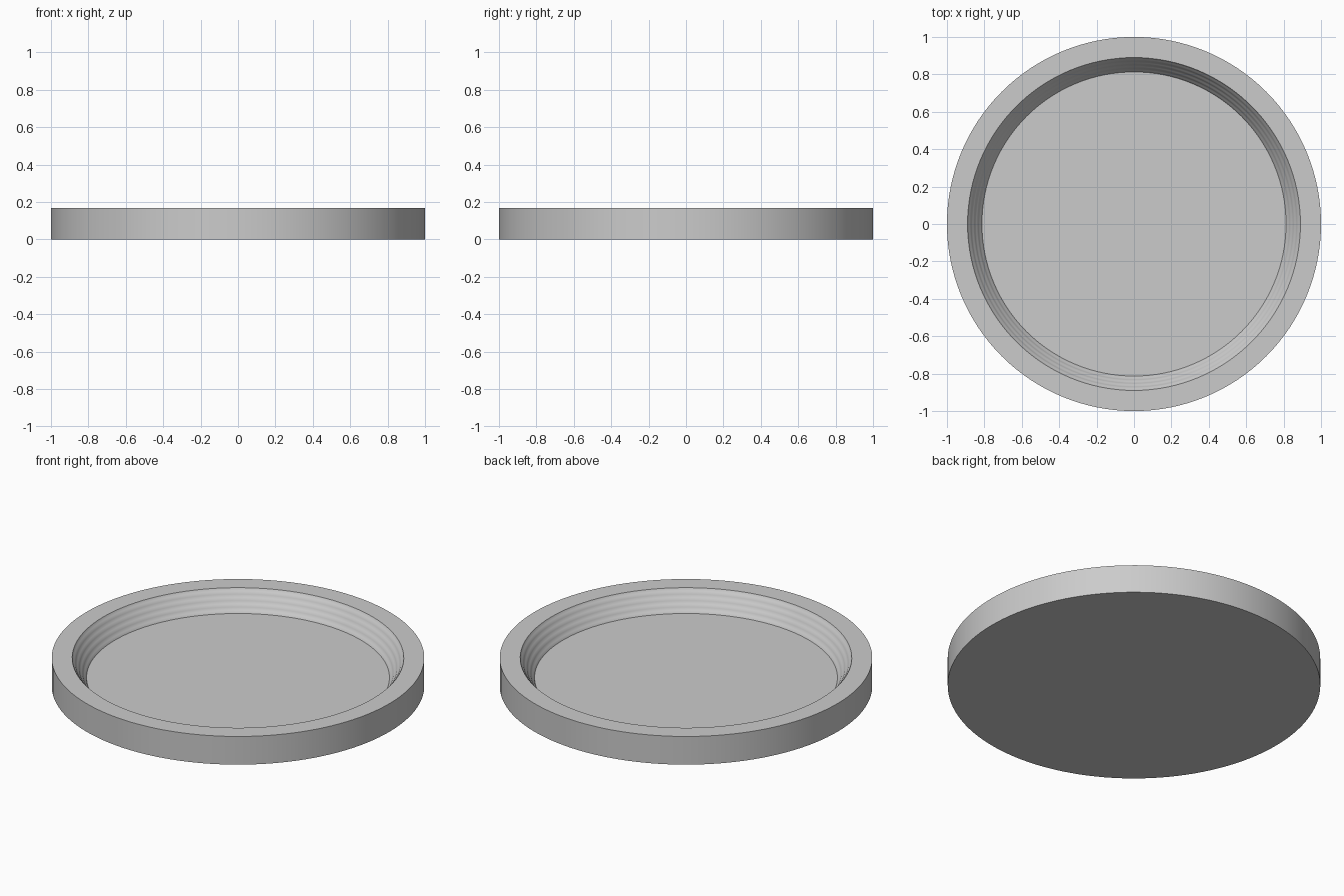
import bpy, bmesh, math

if "Cube" in bpy.data.objects:
    bpy.data.objects.remove(bpy.data.objects["Cube"])

SEGMENTS = 128
HEIGHT, FLOOR_Z = 0.167, 0.05
R_OUT, R_RIM, R_FLOOR = 1.0, 0.89, 0.813

grey = bpy.data.materials.new("light grey")
grey.diffuse_color = (0.6, 0.6, 0.6, 1)
grey.use_nodes = True
grey.node_tree.nodes["Principled BSDF"].inputs["Base Color"].default_value = grey.diffuse_color

# Half section of the dish: base, outer wall, flat rim, rippled sloping inner wall, floor
profile = [(R_OUT, 0), (R_OUT, HEIGHT)]
STEPS, RIPPLES = 16, 4
for i in range(STEPS + 1):
    t = i / STEPS
    bump = 0.0015 * math.sin(2 * math.pi * RIPPLES * t)
    profile.append((R_RIM + (R_FLOOR - R_RIM) * t + bump,
                    HEIGHT + (FLOOR_Z - HEIGHT) * t))

# Revolve the section into rings, then close base and floor with flat discs
bm = bmesh.new()
rings = []
for r, z in profile:
    rings.append([bm.verts.new((r * math.cos(2 * math.pi * k / SEGMENTS),
                                r * math.sin(2 * math.pi * k / SEGMENTS), z))
                  for k in range(SEGMENTS)])
for a, b in zip(rings, rings[1:]):
    for k in range(SEGMENTS):
        n = (k + 1) % SEGMENTS
        bm.faces.new((a[k], a[n], b[n], b[k]))
bm.faces.new(rings[0][::-1])
bm.faces.new(rings[-1])

mesh = bpy.data.meshes.new("round_dish")
bm.to_mesh(mesh)
bm.free()
mesh.materials.append(grey)
dish = bpy.data.objects.new("round_dish", mesh)
bpy.context.collection.objects.link(dish)

# Smooth walls with crisp rim, base and floor edges
bpy.context.view_layer.objects.active = dish
dish.select_set(True)
bpy.ops.object.shade_smooth_by_angle(angle=math.radians(30))
